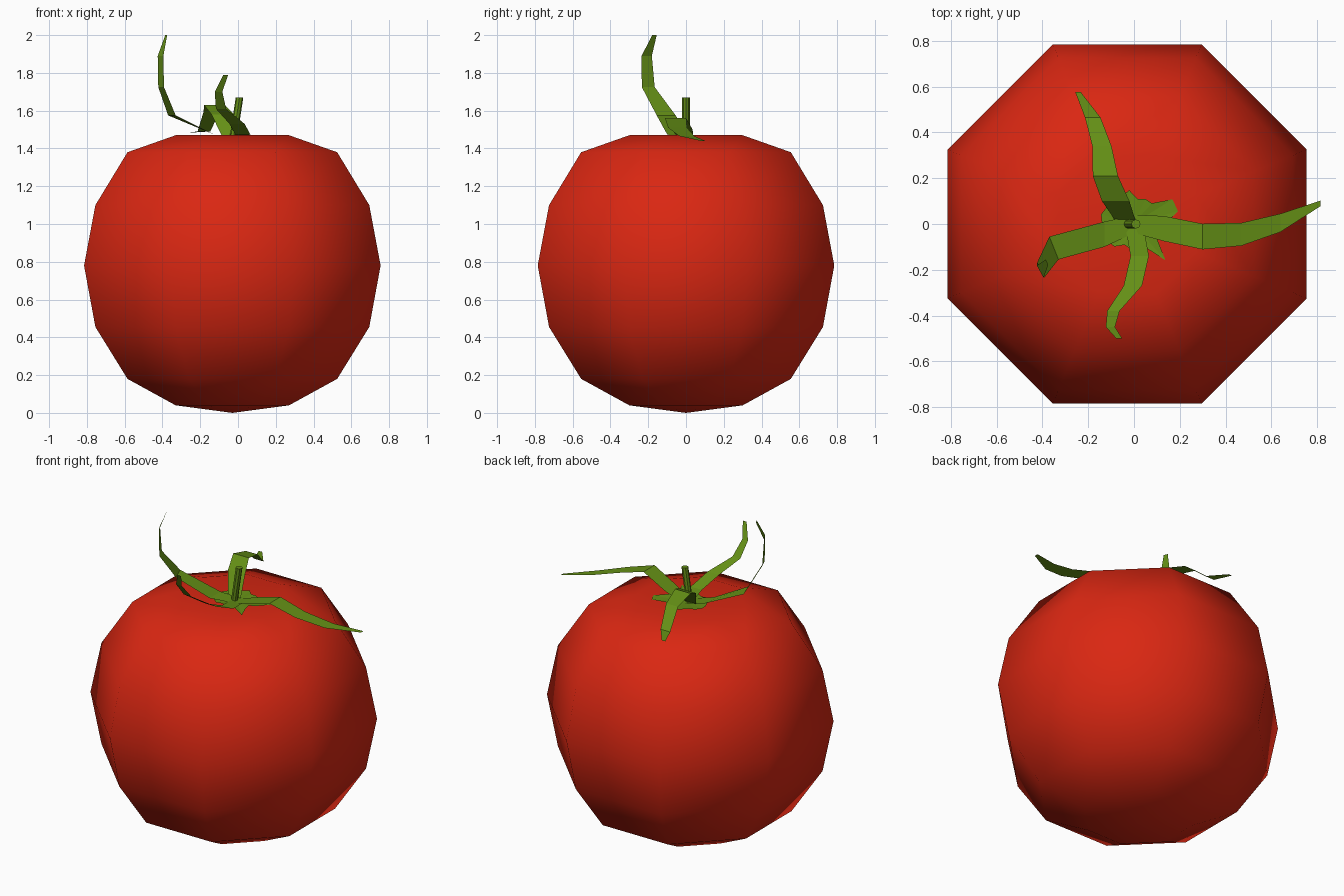
import bpy, bmesh, math
from mathutils import Vector

if "Cube" in bpy.data.objects:
    bpy.data.objects.remove(bpy.data.objects["Cube"])


def material(name, rgb):
    m = bpy.data.materials.new(name)
    m.diffuse_color = (*rgb, 1)
    m.use_nodes = True
    m.node_tree.nodes["Principled BSDF"].inputs["Base Color"].default_value = m.diffuse_color
    return m


RED = material("tomato red", (0.70, 0.02, 0.006))
GREEN = material("leaf green", (0.13, 0.28, 0.008))


def make(name, verts, faces, mat, smooth=False):
    mesh = bpy.data.meshes.new(name)
    mesh.from_pydata(verts, [], faces)
    mesh.materials.append(mat)
    for p in mesh.polygons:
        p.use_smooth = smooth
    ob = bpy.data.objects.new(name, mesh)
    bpy.context.collection.objects.link(ob)
    return ob


# Fruit: eight-sided squashed sphere with a dimple on top
CX, N = -0.03, 8
rings = [(0.30, 0.04), (0.555, 0.18), (0.725, 0.455), (0.785, 0.78),
         (0.725, 1.10), (0.555, 1.38), (0.30, 1.47)]
verts = [(CX, 0, 0.0)]
for apothem, z in rings:
    r = apothem / math.cos(math.pi / N)
    for i in range(N):
        a = 2 * math.pi * (i + 0.5) / N
        verts.append((CX + r * math.cos(a), r * math.sin(a), z))
verts.append((CX, 0, 1.42))
top, last = len(verts) - 1, 1 + N * (len(rings) - 1)
faces = []
for i in range(N):
    j = (i + 1) % N
    faces.append((0, 1 + j, 1 + i))
    faces.append((last + i, last + j, top))
    for k in range(len(rings) - 1):
        b = 1 + k * N
        faces.append((b + i, b + j, b + N + j, b + N + i))
make("tomato_body", verts, faces, RED, True)


# Leaves: thin ribbons, each section is x, y, z and half-width vector hx, hy
def leaf(name, sections):
    v = []
    for x, y, z, hx, hy in sections:
        v += [(x - hx, y - hy, z), (x + hx, y + hy, z)]
    f = [(2 * i, 2 * i + 1, 2 * i + 3, 2 * i + 2) for i in range(len(sections) - 1)]
    ob = make(name, v, f, GREEN)
    # make the ribbon face upward
    if sum(p.normal.z for p in ob.data.polygons) < 0:
        ob.data.flip_normals()


leaf("leaf_right", [(0.0, 0.0, 1.455, 0, 0.04), (0.13, -0.02, 1.50, 0, 0.055),
                    (0.30, -0.055, 1.56, 0, 0.056), (0.47, -0.045, 1.51, 0, 0.05),
                    (0.64, 0.005, 1.465, 0, 0.04), (0.815, 0.09, 1.44, 0, 0.012)])
leaf("leaf_left", [(0.0, 0.0, 1.455, 0, -0.04), (-0.13, -0.045, 1.475, 0, -0.055),
                   (-0.35, -0.105, 1.575, 0.02, -0.05), (-0.407, -0.2, 1.725, 0.015, -0.034),
                   (-0.41, -0.208, 1.89, 0.015, -0.027), (-0.38, -0.167, 2.0, 0.005, -0.012)])
leaf("leaf_front", [(0.0, 0.0, 1.455, 0.04, 0), (0.025, -0.14, 1.475, 0.04, 0),
                    (-0.005, -0.27, 1.53, 0.04, 0), (-0.09, -0.38, 1.61, 0.027, 0),
                    (-0.103, -0.45, 1.70, 0.02, 0), (-0.065, -0.50, 1.79, 0.013, 0)])
leaf("leaf_back", [(-0.04, 0.02, 1.465, 0.045, 0), (-0.08, 0.10, 1.58, 0.06, 0),
                   (-0.125, 0.21, 1.63, 0.055, 0), (-0.14, 0.34, 1.595, 0.042, 0),
                   (-0.18, 0.465, 1.49, 0.034, 0), (-0.245, 0.577, 1.485, 0.012, 0)])

# Calyx: ragged flat disc in the dimple (polar radii)
radii = [0.14, 0.20, 0.20, 0.12, 0.12, 0.11, 0.15, 0.13, 0.12, 0.14, 0.15, 0.14,
         0.13, 0.14, 0.13, 0.10, 0.11, 0.10, 0.11, 0.21, 0.12, 0.10]
n = len(radii)
cv = [(-0.005, 0, 1.45)]
for i, r in enumerate(radii):
    a = 2 * math.pi * i / n
    cv.append((r * math.cos(a), r * math.sin(a), 1.46))
make("calyx", cv, [(0, 1 + i, 1 + (i + 1) % n) for i in range(n)], GREEN)

# Stem: short leaning peg
bottom, tip, r, sides = Vector((-0.03, 0, 1.42)), Vector((0.008, 0, 1.67)), 0.02, 8
sv = [tuple(c + Vector((r * math.cos(t), r * math.sin(t), 0)))
      for c in (bottom, tip) for t in (2 * math.pi * i / sides for i in range(sides))]
sf = [(i, (i + 1) % sides, sides + (i + 1) % sides, sides + i) for i in range(sides)]
sf += [tuple(range(sides, 2 * sides)), tuple(reversed(range(sides)))]
make("stem", sv, sf, GREEN)
